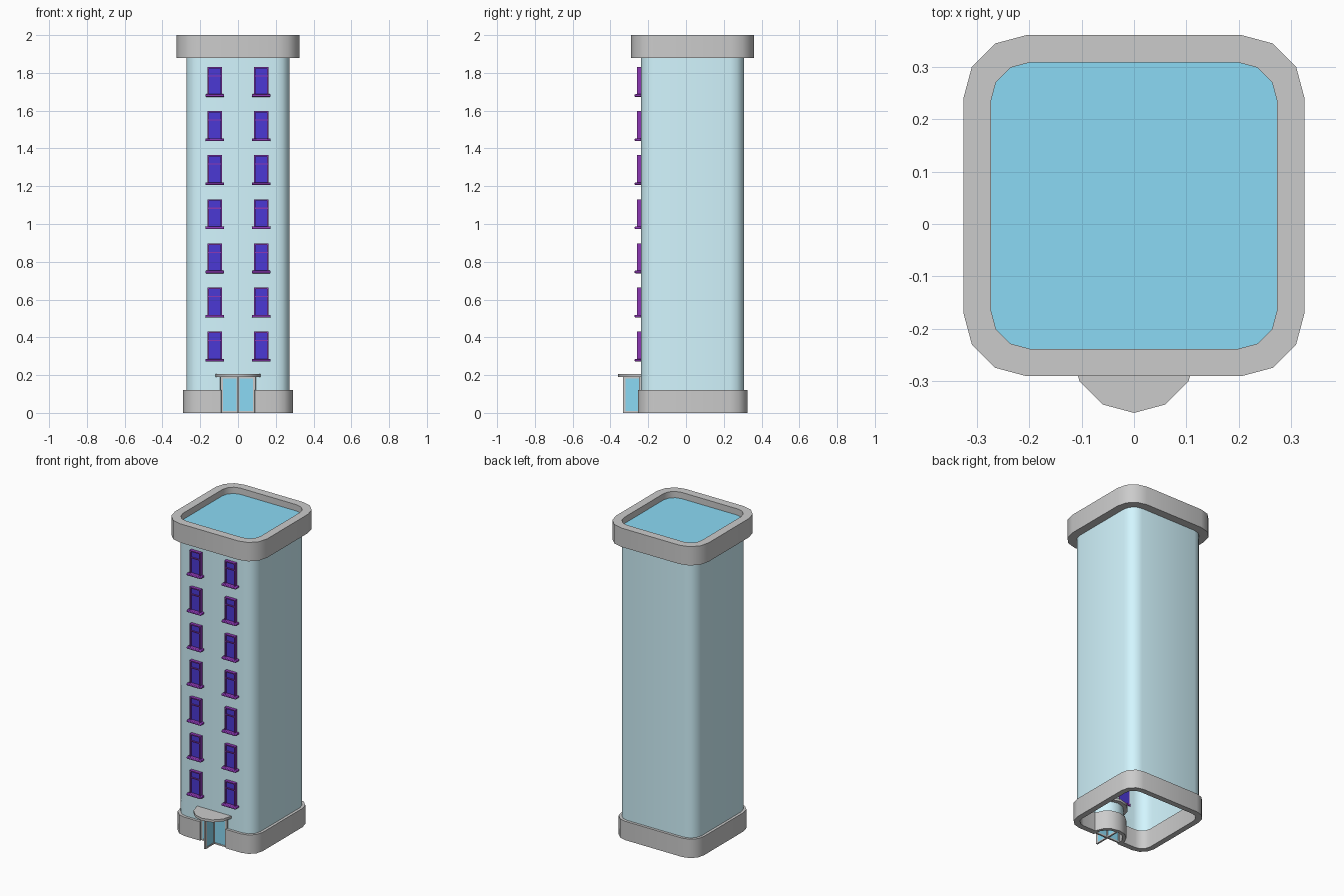
import bpy, bmesh
from math import sin, cos, asin, pi, radians

if "Cube" in bpy.data.objects:
    bpy.data.objects.remove(bpy.data.objects["Cube"])

CY = 0.035            # tower centre in y
DOOR_Y = -0.24        # revolving door axis


def material(name, rgb):
    m = bpy.data.materials.new(name)
    m.diffuse_color = (*rgb, 1)
    m.use_nodes = True
    m.node_tree.nodes["Principled BSDF"].inputs["Base Color"].default_value = m.diffuse_color
    return m


WALL = material("wall_blue", (0.65, 0.92, 1.0))
GLASS = material("roof_blue", (0.26, 0.70, 0.91))
PANE = material("pane_blue", (0.07, 0.04, 0.66))
TRIM = material("trim_purple", (0.27, 0.04, 0.46))


def finish(name, bm, mat=None, fix=True):
    if fix:
        bmesh.ops.recalc_face_normals(bm, faces=bm.faces[:])
    me = bpy.data.meshes.new(name)
    bm.to_mesh(me)
    bm.free()
    for p in me.polygons:
        p.use_smooth = True
    me.set_sharp_from_angle(angle=radians(35))
    ob = bpy.data.objects.new(name, me)
    bpy.context.collection.objects.link(ob)
    if mat:
        me.materials.append(mat)
    return ob


def outline(h, r, notch=0):
    """Rounded square, counter-clockwise from front centre, optional door niche."""
    pts = []
    for k in range(4):
        a0 = -pi / 2 + k * pi / 2
        sx, sy = [(1, -1), (1, 1), (-1, 1), (-1, -1)][k]
        for i in range(4):
            a = a0 + i * pi / 6
            pts.append((sx * (h - r) + r * cos(a), CY + sy * (h - r) + r * sin(a)))
    if notch:
        a = asin((CY - h - DOOR_Y) / notch)
        for i in range(7):
            t = pi - a + (2 * a - pi) * i / 6
            pts.append((notch * cos(t), DOOR_Y + notch * sin(t)))
    return pts


def loft(name, loops, mat=None, closed=False, fix=True):
    """Skin between loops given as (points, z)."""
    bm = bmesh.new()
    rows = [[bm.verts.new((x, y, z)) for x, y in pts] for pts, z in loops]
    pairs = list(zip(rows, rows[1:])) + ([(rows[-1], rows[0])] if closed else [])
    for a, b in pairs:
        n = len(a)
        for i in range(n):
            j = (i + 1) % n
            bm.faces.new((a[i], a[j], b[j], b[i]))
    return finish(name, bm, mat, fix)


def boxes(name, specs, mat=None):
    """One object from boxes given as (x0, x1, y0, y1, z0, z1)."""
    bm = bmesh.new()
    for x0, x1, y0, y1, z0, z1 in specs:
        vs = bmesh.ops.create_cube(bm, size=1)["verts"]
        for v in vs:
            v.co = (x1 if v.co.x > 0 else x0, y1 if v.co.y > 0 else y0, z1 if v.co.z > 0 else z0)
    return finish(name, bm, mat)


# Tower walls: lower part opens around the door niche
low = outline(0.273, 0.075, 0.095)
loft("lower_wall", [(low, 0.11), (low, 0.19)], WALL, fix=False)
body = outline(0.273, 0.075)
loft("tower_wall", [(body, 0.19), (body, 1.90)], WALL, fix=False)

# Plinth following the door niche, and parapet
out, inn = outline(0.29, 0.09, 0.09), outline(0.255, 0.06, 0.11)
loft("plinth", [(out, 0), (out, 0.12), (inn, 0.12), (inn, 0)], closed=True)
out, inn = outline(0.325, 0.12), outline(0.273, 0.075)
loft("parapet", [(out, 1.88), (out, 2.0), (inn, 2.0), (inn, 1.88)], closed=True)

# Roof sheet
bm = bmesh.new()
bm.faces.new([bm.verts.new((x, y, 1.96)) for x, y in body])
finish("roof", bm, GLASS, fix=False)

# Door canopy
bm = bmesh.new()
ring = [bm.verts.new((0.12 * cos(i * pi / 6), DOOR_Y + 0.12 * sin(i * pi / 6), 0.19)) for i in range(12)]
face = bm.faces.new(ring)
ext = bmesh.ops.extrude_face_region(bm, geom=[face])["geom"]
bmesh.ops.translate(bm, vec=(0, 0, 0.016), verts=[g for g in ext if isinstance(g, bmesh.types.BMVert)])
if face.is_valid is False or len(bm.faces) < 14:
    bm.faces.new(ring[::-1])
finish("door_canopy", bm)

# Revolving door: four framed leaves round a post
L, T, H = 0.087, 0.005, 0.19
for k in range(4):
    frame = boxes(f"door_leaf_frame_{k}", [
        (0, 0.008, -T, T, 0, H), (L - 0.008, L + 0.006, -T, T, 0, H),
        (0.008, L - 0.008, -T, T, 0, 0.009), (0.008, L - 0.008, -T, T, H - 0.009, H)])
    pane = boxes(f"door_leaf_glass_{k}", [(0.008, L - 0.008, -0.002, 0.002, 0.009, H - 0.009)], GLASS)
    for ob in (frame, pane):
        ob.location = (0, DOOR_Y, 0)
        ob.rotation_euler.z = k * pi / 2

# Windows: frame with a transom, sill and panes
Y = CY - 0.273
for side in (-1, 1):
    for row in range(7):
        x, z = side * 0.123, 0.272 + row * 0.2335
        tag = f"{'left' if side < 0 else 'right'}_{row}"
        w, y0, y1 = 0.038, Y - 0.021, Y + 0.005
        boxes("window_frame_" + tag, [
            (x - w, x - w + 0.007, y0, y1, z + 0.01, z + 0.158),
            (x + w - 0.007, x + w, y0, y1, z + 0.01, z + 0.158),
            (x - w + 0.007, x + w - 0.007, y0, y1, z + 0.151, z + 0.158),
            (x - w + 0.007, x + w - 0.007, y0 + 0.004, y1, z + 0.108, z + 0.114)], TRIM)
        boxes("window_pane_" + tag, [
            (x - w + 0.005, x + w - 0.005, Y - 0.01, y1, z + 0.012, z + 0.153)], PANE)
        sill = boxes("window_sill_" + tag, [(x - 0.05, x + 0.05, Y - 0.034, y1, z, z + 0.014)], TRIM)
        bev = sill.modifiers.new("bevel", 'BEVEL')
        bev.width, bev.segments = 0.004, 2
